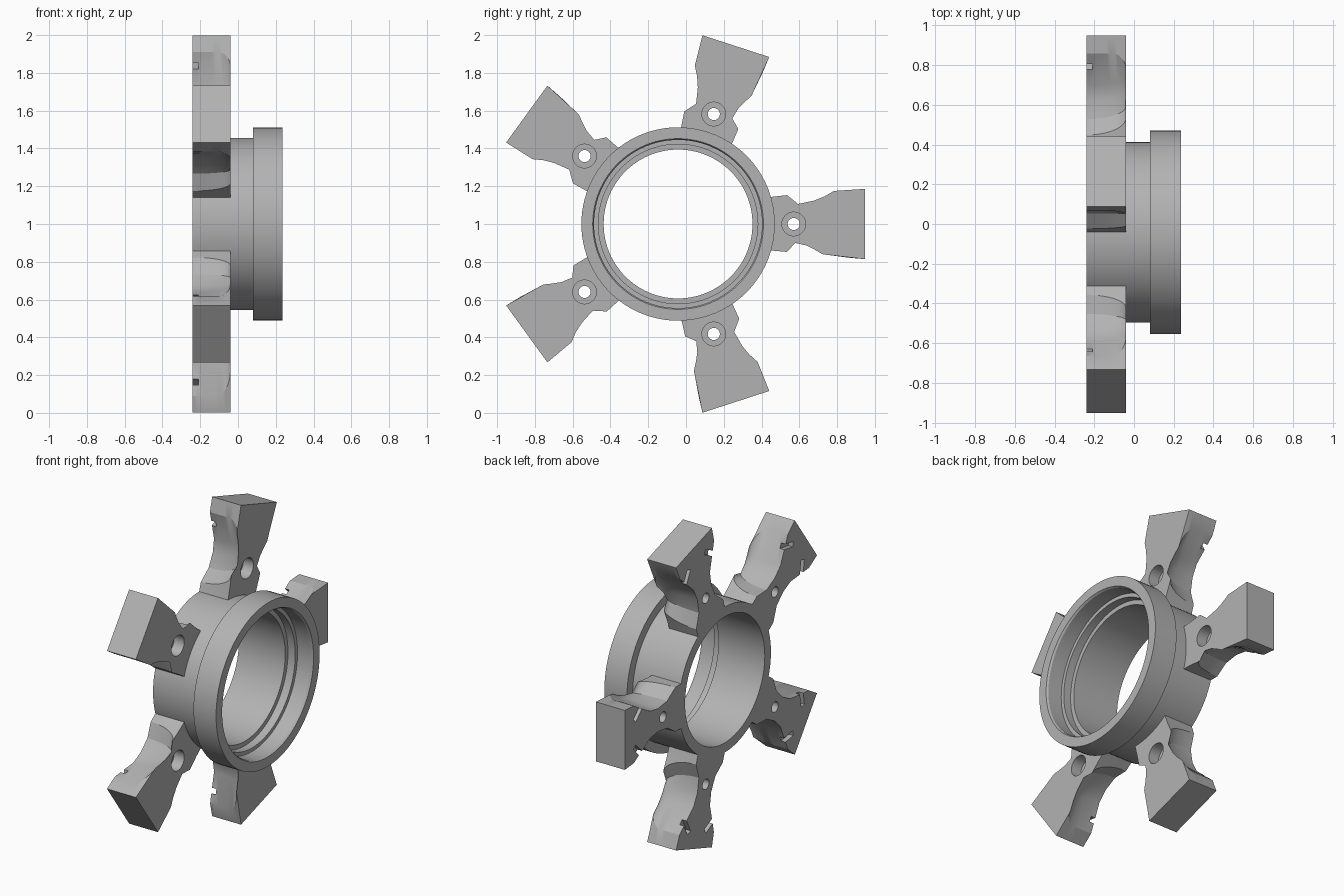
import bpy, bmesh, math
from mathutils import Vector

cube = bpy.data.objects.get("Cube")
if cube:
    bpy.data.objects.remove(cube, do_unlink=True)

CENTRE = Vector((0, -0.042, 1.0))
BACK, FRONT = -0.24, -0.04      # thickness range of the arms

grey = bpy.data.materials.new("machined_grey")
grey.use_nodes = True
grey.diffuse_color = (0.45, 0.45, 0.45, 1)
grey.node_tree.nodes["Principled BSDF"].inputs["Base Color"].default_value = (0.45, 0.45, 0.45, 1)


def make_object(name, bm):
    bmesh.ops.recalc_face_normals(bm, faces=bm.faces)
    mesh = bpy.data.meshes.new(name)
    bm.to_mesh(mesh)
    bm.free()
    mesh.materials.append(grey)
    obj = bpy.data.objects.new(name, mesh)
    bpy.context.collection.objects.link(obj)
    return obj


def activate(obj):
    bpy.ops.object.select_all(action='DESELECT')
    obj.select_set(True)
    bpy.context.view_layer.objects.active = obj


def smooth(obj, angle):
    activate(obj)
    bpy.ops.object.shade_smooth_by_angle(angle=math.radians(angle))


def bridge(bm, rings):
    """Join successive vertex loops with quads."""
    for a, b in zip(rings, rings[1:]):
        n = len(a)
        for i in range(n):
            j = (i + 1) % n
            bm.faces.new((a[i], a[j], b[j], b[i]))


def cut(obj, cutter):
    cutter.hide_render = True
    mod = obj.modifiers.new("cut", 'BOOLEAN')
    mod.operation, mod.solver, mod.object = 'DIFFERENCE', 'EXACT', cutter
    activate(obj)
    bpy.ops.object.modifier_apply(modifier=mod.name)
    bpy.data.objects.remove(cutter, do_unlink=True)


def cylinder_cutter(radius, x0, x1, r):
    bm = bmesh.new()
    rings = [[bm.verts.new((x, r + radius * math.cos(k * math.tau / 32),
                            radius * math.sin(k * math.tau / 32))) for k in range(32)]
             for x in (x0, x1)]
    bridge(bm, rings)
    for ring in rings:
        bm.faces.new(ring)
    return make_object("hole_cutter", bm)


def slot_cutter(side):
    bm = bmesh.new()
    bmesh.ops.create_cube(bm, size=1)
    angle = -side * math.radians(45)
    for v in bm.verts:
        y, z = v.co.y * 0.09, v.co.z * 0.032
        v.co = (BACK + v.co.x * 0.06,
                0.86 + y * math.cos(angle) - z * math.sin(angle),
                side * 0.115 + y * math.sin(angle) + z * math.cos(angle))
    return make_object("slot_cutter", bm)


# Hub: a stepped ring turned about the x axis
profile = [(BACK, 0.394), (BACK, 0.455), (0.08, 0.455), (0.08, 0.512), (0.236, 0.512),
           (0.236, 0.452), (0.225, 0.445), (0.13, 0.445), (0.13, 0.422),
           (0.08, 0.422), (0.08, 0.394)]
bm = bmesh.new()
steps = 96
rings = []
for k in range(steps):
    a = k * math.tau / steps
    rings.append([bm.verts.new((x, r * math.cos(a), r * math.sin(a))) for x, r in profile])
bridge(bm, rings + rings[:1])
hub = make_object("hub_ring", bm)
hub.location = CENTRE
smooth(hub, 30)

# Arm side outlines: (distance, half width) at the front, then at the scooped back
upper = [((0.43, 0.14), (0.43, 0.14)), ((0.49, 0.143), (0.46, 0.14)),
         ((0.577, 0.153), (0.49, 0.14)), ((0.635, 0.106), (0.57, 0.085)),
         ((0.72, 0.124), (0.66, 0.072)), ((0.775, 0.146), (0.74, 0.085)),
         ((0.825, 0.175), (0.90, 0.18)), ((0.99, 0.186), (0.99, 0.186))]
lower = [((0.43, 0.138), (0.43, 0.138)), ((0.49, 0.14), (0.46, 0.138)),
         ((0.577, 0.148), (0.49, 0.138)), ((0.62, 0.1), (0.57, 0.085)),
         ((0.68, 0.114), (0.66, 0.072)), ((0.725, 0.137), (0.74, 0.085)),
         ((0.765, 0.16), (0.90, 0.178)), ((0.99, 0.186), (0.99, 0.186))]


def layer(u):
    """Outline of the arm at depth u, following a rounded scoop."""
    f = math.sqrt(1 - (1 - u) ** 2)
    points = []
    for side, outline in ((1, upper), (-1, lower[::-1])):
        for front, back in outline:
            g = min(1, f * 1.5) if back[0] == 0.90 else f
            r, w = Vector(front).lerp(Vector(back), g)
            points.append((r, side * w))
    return points


bm = bmesh.new()
layers = 12
rings = []
for k in range(layers + 1):
    u = 1 - math.cos(k / layers * math.pi / 2)
    x = FRONT + (BACK - FRONT) * u
    rings.append([bm.verts.new((x, r, w)) for r, w in layer(u)])
bridge(bm, rings)
bm.faces.new(rings[0])
bm.faces.new(rings[-1])
arm = make_object("arm_1", bm)

# Counterbored bolt hole and two shallow slots in the back
cut(arm, cylinder_cutter(0.063, -0.11, 0.02, 0.612))
cut(arm, cylinder_cutter(0.032, -0.3, 0.02, 0.612))
for side in (1, -1):
    cut(arm, slot_cutter(side))
smooth(arm, 25)

# Five arms around the hub
arm.location = CENTRE
for i in range(1, 5):
    copy = arm.copy()
    copy.name = "arm_%d" % (i + 1)
    copy.rotation_euler.x = i * math.tau / 5
    bpy.context.collection.objects.link(copy)
